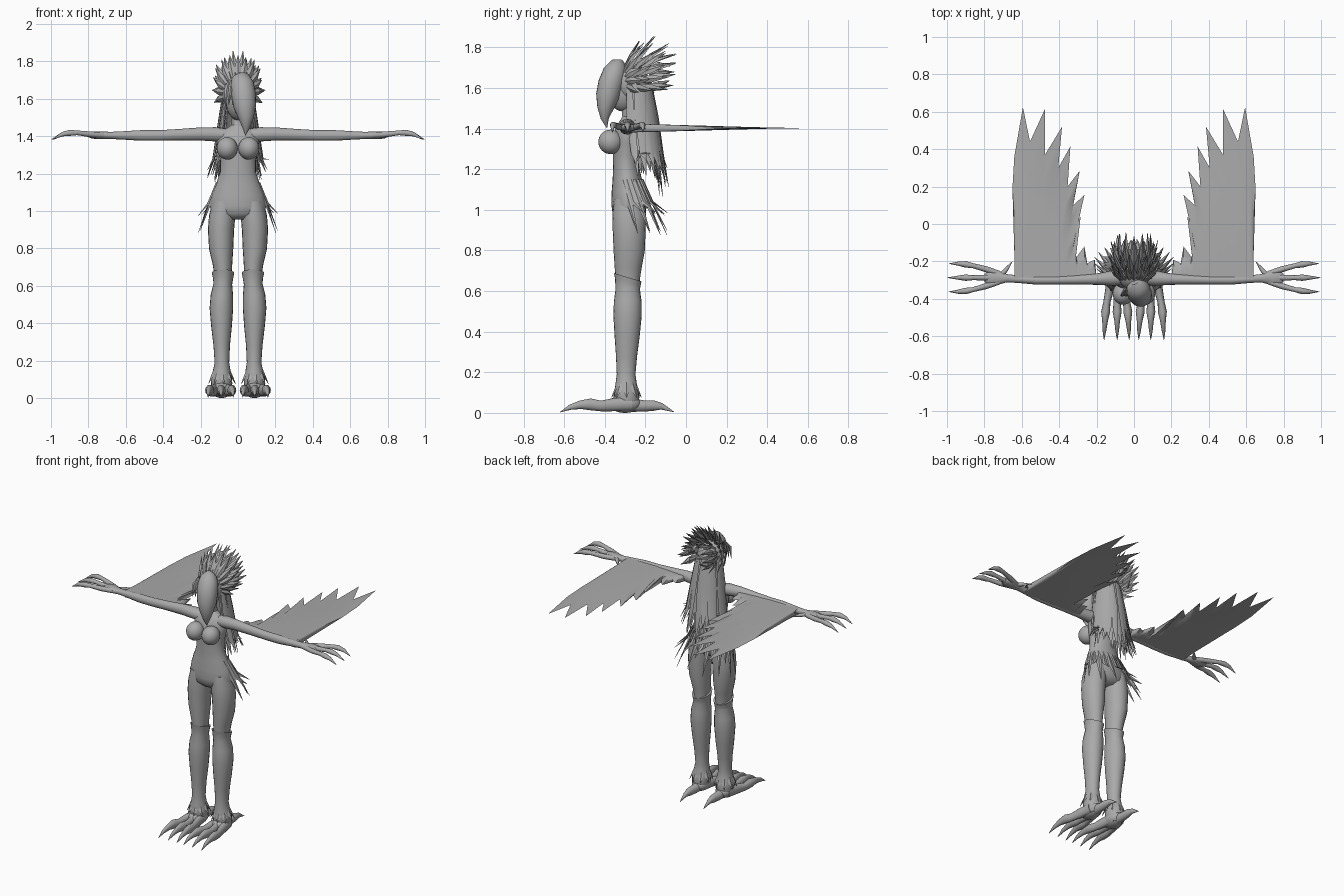
import bpy, bmesh, math, random
from mathutils import Vector

random.seed(4)
grey = bpy.data.materials.new("plain grey")
grey.diffuse_color = (0.4, 0.4, 0.4, 1)
X, Y, Z = Vector((1, 0, 0)), Vector((0, 1, 0)), Vector((0, 0, 1))


def finish(name, bm, angle=45):
    bmesh.ops.recalc_face_normals(bm, faces=bm.faces)
    me = bpy.data.meshes.new(name)
    bm.to_mesh(me)
    bm.free()
    me.materials.append(grey)
    ob = bpy.data.objects.new(name, me)
    bpy.context.collection.objects.link(ob)
    bpy.ops.object.select_all(action='DESELECT')
    ob.select_set(True)
    bpy.context.view_layer.objects.active = ob
    bpy.ops.object.shade_smooth_by_angle(angle=math.radians(angle))
    return ob


def tubes(name, paths, n=16, angle=45):
    """Each path is (points, up); a point is x, y, z, half width, half thickness."""
    bm = bmesh.new()
    for pts, up in paths:
        rings = []
        for i, (x, y, z, w, t) in enumerate(pts):
            a, b = pts[max(i - 1, 0)], pts[min(i + 1, len(pts) - 1)]
            d = (Vector(b[:3]) - Vector(a[:3])).normalized()
            side = d.cross(up).normalized()
            top = side.cross(d)
            c = Vector((x, y, z))
            rings.append([bm.verts.new(c + side * w * math.cos(k * math.tau / n)
                                       + top * t * math.sin(k * math.tau / n)) for k in range(n)])
        for r, q in zip(rings, rings[1:]):
            for k in range(n):
                bm.faces.new((r[k], r[(k + 1) % n], q[(k + 1) % n], q[k]))
        bm.faces.new(rings[0])
        bm.faces.new(rings[-1])
    return finish(name, bm, angle)


def ball(name, c, r):
    bm = bmesh.new()
    bmesh.ops.create_uvsphere(bm, u_segments=24, v_segments=16, radius=1)
    for v in bm.verts:
        v.co = Vector([c[i] + v.co[i] * r[i] for i in range(3)])
    return finish(name, bm)


def flip(pts, s):
    return [(p[0] * s,) + tuple(p[1:]) for p in pts]


def feather(base, mid, tip, w, t, up):
    return ([(*base, w * .5, t), (*mid, w, t), (*tip, .001, .001)], up)


# Torso and neck
tubes("torso", [([
    (0, -.285, 1.53, .034, .034), (0, -.28, 1.46, .034, .034), (0, -.282, 1.44, .065, .04),
    (0, -.285, 1.42, .105, .05), (0, -.29, 1.38, .115, .064), (0, -.29, 1.33, .106, .07),
    (0, -.295, 1.27, .095, .065), (0, -.295, 1.21, .095, .064), (0, -.29, 1.15, .115, .072),
    (0, -.285, 1.09, .138, .082), (0, -.28, 1.03, .15, .088), (0, -.28, .985, .145, .082),
    (0, -.28, .955, .08, .05)], Y)], 28)

# Head, hair cap and face
ball("head", (0, -.31, 1.585), (.064, .078, .1))
ball("hair_cap", (0, -.27, 1.625), (.085, .088, .1))
tubes("nose", [([(0, -.375, 1.6, .006, .006), (0, -.395, 1.56, .009, .008), (0, -.38, 1.548, .004, .003)], Y)], 8)
ball("lips", (0, -.376, 1.53), (.016, .01, .006))
tubes("fringe", [feather((x, -.35, 1.69), (x * 1.2, -.382, 1.65), (x * 1.3 - .005, -.385, 1.57), .014, .006, Y)
                 for x in (-.05, -.035, -.02, -.005, .01)], 4)

# Large curved beak-like lock over one side of the face
tubes("beak_lock", [([
    (.005, -.31, 1.725, .02, .02), (.012, -.33, 1.71, .05, .045), (.022, -.35, 1.675, .064, .06),
    (.03, -.37, 1.62, .066, .063), (.037, -.385, 1.56, .06, .059), (.043, -.397, 1.5, .042, .04),
    (.044, -.4, 1.45, .022, .02), (.04, -.39, 1.405, .002, .002)], Y)], 20)

# Fanned crest in several rows
crest = []
for row, (rad, ytip, count) in enumerate([(.97, -.22, 13), (1.0, -.16, 12), (.88, -.09, 11), (.62, -.06, 9), (.3, -.07, 6)]):
    for k in range(count):
        a = math.radians(-115 + 230 * k / (count - 1))
        r = rad * random.uniform(.88, 1.04)
        s, c = math.sin(a), math.cos(a)
        yb = -.3 + .03 * row
        base = (.068 * s, yb, 1.64 + .065 * c)
        mid = (.11 * s * (r + 1) / 2, (yb + ytip) / 2 - .01, 1.65 + .125 * c * (r + 1) / 2)
        tip = (.145 * s * r, ytip + random.uniform(-.015, .015), 1.66 + .195 * c * r)
        crest.append(feather(base, mid, tip, .019, .007, Vector((s, -.4, c))))
tubes("crest", crest, 4, 30)

# Long hair strands falling down the back
hair = []
for layer in range(4):
    for k in range(13):
        a = math.radians(-105 + 210 * k / 12 + random.uniform(-6, 6))
        s, c = math.sin(a), math.cos(a)
        f = 1 - .12 * layer
        tip_z = 1.04 + .13 * abs(s) + random.uniform(0, .12)
        pts = [(.078 * s * f, -.255 + .08 * c * f, 1.64, .012, .004),
               (.105 * s * f, -.24 + .1 * c * f, 1.46, .022, .005),
               (.132 * s * f, -.22 + .105 * c * f, 1.28, .018, .005),
               (.165 * s * f, -.205 + .12 * c * f, tip_z, .001, .001)]
        hair.append((pts, Vector((s, c, 0))))
tubes("long_hair", hair, 4, 30)

# Feathers around the hips
hips = []
for k in range(15):
    a = math.radians(-110 + 220 * k / 14)
    s, c = math.sin(a), math.cos(a)
    drop = .87 + (.1 if k % 2 else 0) + random.uniform(0, .03)
    hips.append(feather((.115 * s, -.285 + .07 * c, 1.15), (.16 * s, -.25 + .085 * c, 1.04),
                        (.215 * s, -.2 + .11 * c, drop), .016, .005, Vector((s, c, 0))))
tubes("hip_feathers", hips, 4, 30)

# Wing outline from the outer corner to the body
OUT = [(.636, -.25), (.65, .19), (.64, .36), (.594, .625), (.556, .44), (.476, .615), (.476, .37),
       (.385, .52), (.405, .3), (.34, .415), (.355, .2), (.29, .285), (.325, .1), (.265, .155),
       (.31, 0), (.285, .04), (.315, -.1), (.31, -.18), (.265, -.12), (.25, -.21), (.21, -.19), (.2, -.28)]


def wing(name, s, steps=5):
    bm = bmesh.new()
    cols = []
    for i, (ox, oy) in enumerate(OUT):
        rx = .64 - .44 * i / (len(OUT) - 1)
        up, low = [], []
        for j in range(steps + 1):
            t = j / steps
            x, y = rx + (ox - rx) * t, -.3 + (oy + .3) * t
            h = .022 * max(0, 1 - (y + .3) / .93) * (1 - t ** 3)
            up.append(bm.verts.new((s * x, y, 1.403 + h)))
            low.append(up[-1] if j == steps else bm.verts.new((s * x, y, 1.403 - h)))
        cols.append((up, low))
    for a, b in zip(cols, cols[1:]):
        for p, q in zip(a, b):
            for j in range(steps):
                bm.faces.new((p[j], p[j + 1], q[j + 1], q[j]))
    finish(name, bm, 50)


for s, side in ((1, "left"), (-1, "right")):
    ball(side + "_breast", (s * .058, -.372, 1.335), (.056, .06, .06))
    wing(side + "_wing", s)

    # Arm, hand and clawed fingers
    tubes(side + "_arm", [(flip([
        (.06, -.285, 1.405, .04, .035), (.12, -.29, 1.41, .04, .038), (.2, -.295, 1.412, .03, .035),
        (.32, -.298, 1.408, .026, .03), (.42, -.3, 1.404, .024, .028), (.52, -.3, 1.404, .024, .028),
        (.62, -.295, 1.404, .02, .022), (.68, -.29, 1.404, .022, .019), (.74, -.287, 1.405, .042, .021),
        (.78, -.287, 1.405, .04, .018), (.8, -.287, 1.405, .02, .01)], s), Z)], 16)
    fingers = []
    for dy in (-.075, 0, .075):
        y = -.287
        fingers.append((flip([
            (.72, y + dy * .3, 1.405, .014, .015), (.79, y + dy * .6, 1.41, .016, .016),
            (.86, y + dy * .85, 1.418, .013, .013), (.9, y + dy * .95, 1.418, .017, .017),
            (.94, y + dy, 1.41, .011, .012), (.99 + .008 * (dy == 0), y + dy, 1.382, .001, .001)], s), Z))
    fingers.append((flip([(.72, -.285, 1.405, .014, .013), (.685, -.245, 1.405, .012, .011),
                          (.65, -.2, 1.4, .001, .001)], s), Z))
    tubes(side + "_fingers", fingers, 10)

    # Thigh, then the wider lower leg with a flared lip
    tubes(side + "_thigh", [(flip([
        (.075, -.28, 1.05, .06, .075), (.085, -.28, .97, .07, .083), (.091, -.28, .9, .07, .081),
        (.09, -.28, .8, .065, .077), (.083, -.285, .72, .053, .067), (.08, -.287, .66, .046, .06),
        (.08, -.287, .6, .044, .058)], s), Y)], 20)
    leg = tubes(side + "_lower_leg", [(flip([
        (.08, -.287, .655, .045, .055), (.08, -.287, .668, .06, .068), (.08, -.287, .645, .055, .063),
        (.081, -.287, .61, .05, .06), (.086, -.287, .55, .06, .068), (.089, -.288, .48, .063, .07),
        (.088, -.29, .38, .055, .062), (.087, -.293, .28, .044, .052), (.086, -.295, .19, .039, .046),
        (.087, -.295, .14, .048, .053), (.088, -.293, .105, .057, .06), (.088, -.29, .06, .055, .06),
        (.088, -.29, .015, .04, .05)], s), Y)], 20)
    for v in leg.data.vertices:  # lip rises toward the front
        if v.co.z > .63:
            v.co.z -= (v.co.y + .287) * .3

    # Ragged cuff above the foot
    cuff = []
    for k in range(9):
        a = k * math.tau / 9
        u = Vector((math.cos(a), math.sin(a), 0))
        b = Vector((s * .088, -.293, 0))
        cuff.append(feather(b + u * .04 + Z * .15, b + u * .055 + Z * .115, b + u * .075 + Z * .075, .017, .006, u))
    tubes(side + "_ankle_cuff", cuff, 4, 30)

    # Three front toes and one back toe, all with claws
    toes = []
    for dx in (-.06, 0, .065):
        x = .09
        toes.append((flip([
            (x + dx * .4, -.27, .045, .026, .035), (x + dx * .65, -.36, .04, .023, .032),
            (x + dx * .85, -.42, .034, .019, .026), (x + dx * .95, -.47, .042, .024, .029),
            (x + dx, -.52, .04, .015, .021), (x + dx * 1.05, -.57, .028, .01, .013),
            (x + dx * 1.08, -.62, .004, .001, .001)], s), Z))
    toes.append((flip([
        (.088, -.28, .04, .035, .035), (.088, -.21, .034, .026, .028), (.088, -.16, .036, .022, .026),
        (.088, -.12, .032, .013, .016), (.088, -.06, .005, .001, .001)], s), Z))
    tubes(side + "_toes", toes, 12)
    ball(side + "_foot", (s * .088, -.3, .045), (.055, .08, .045))
